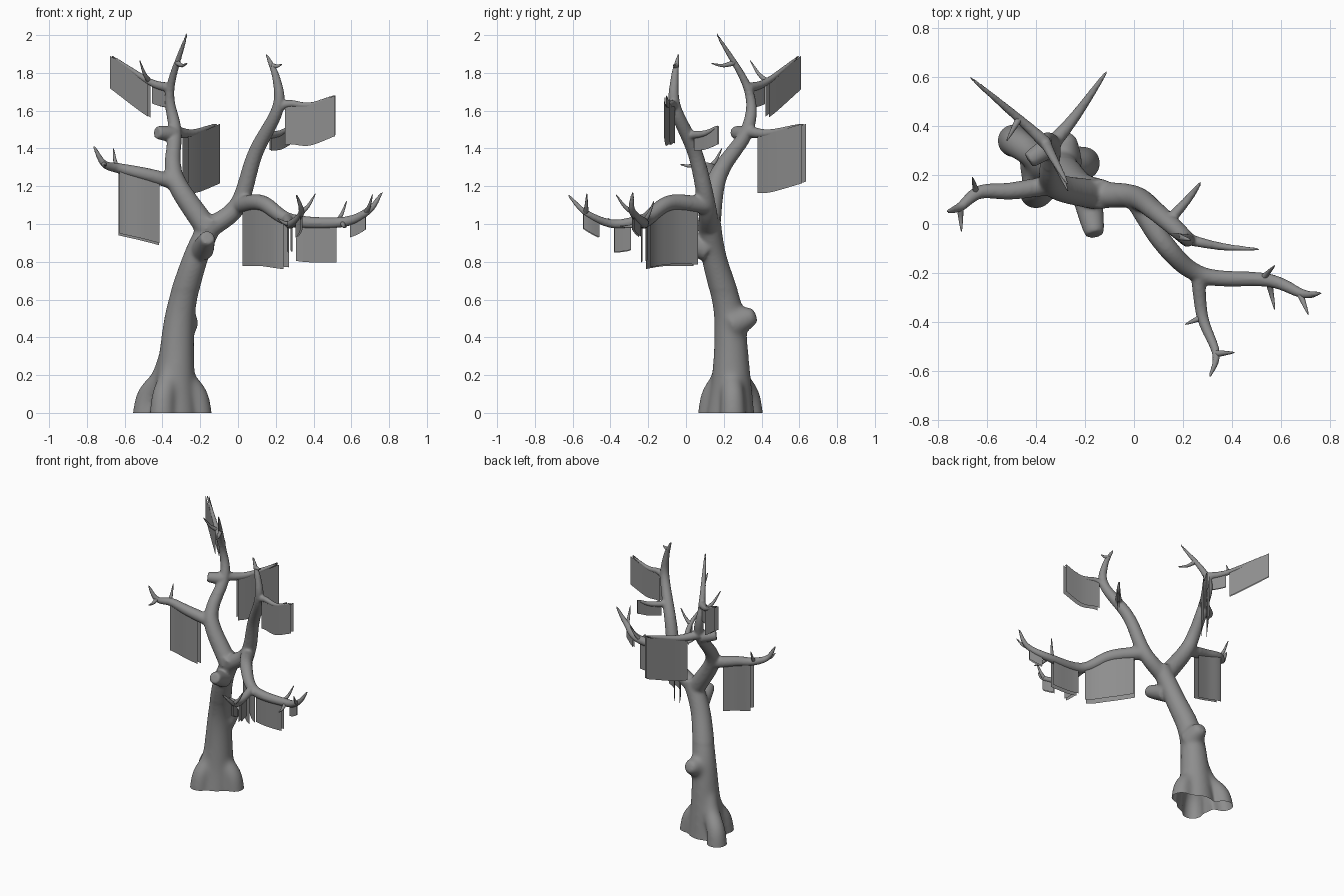
import bpy, bmesh
from math import cos, sin, tau
from mathutils import Vector

if "Cube" in bpy.data.objects:
    bpy.data.objects.remove(bpy.data.objects["Cube"])

paths = {}  # sampled centre lines by name
bark = bpy.data.materials.new("dark_grey")
bark.diffuse_color = (.27, .27, .27, 1)
bark.use_nodes = True
bark.node_tree.nodes["Principled BSDF"].inputs["Base Color"].default_value = bark.diffuse_color


def spline(pts, n=8):
    """Catmull-Rom samples through the points."""
    p = [Vector(q) for q in pts]
    p = [p[0] * 2 - p[1]] + p + [p[-1] * 2 - p[-2]]
    out = []
    for i in range(1, len(p) - 2):
        a, b, c, d = p[i - 1:i + 3]
        for k in range(n):
            t = k / n
            out.append((b * 2 + (c - a) * t + (a * 2 - b * 5 + c * 4 - d) * t * t
                        + (b * 3 - a - c * 3 + d) * t ** 3) * 0.5)
    return out + [p[-2]]


def tube(bm, name, r0, r1, power, *pts, sides=16):
    """Closed tube along the points, tapering from r0 to r1."""
    s = paths[name] = spline(pts)
    last = len(s) - 1
    rings, u = [], Vector((0.8, 0.3, 0.5))
    for i, c in enumerate(s):
        t = (s[min(i + 1, last)] - s[max(i - 1, 0)]).normalized()
        u = (u - t * u.dot(t)).normalized()
        w = t.cross(u)
        r = r1 + (r0 - r1) * (1 - i / last) ** power
        rings.append([bm.verts.new(c + (u * cos(tau * k / sides) + w * sin(tau * k / sides)) * r)
                      for k in range(sides)])
    for a, b in zip(rings, rings[1:]):
        for k in range(sides):
            j = (k + 1) % sides
            bm.faces.new((a[k], a[j], b[j], b[k]))
    bm.faces.new(rings[0][::-1])
    bm.faces.new(rings[-1])


def branch(name, r0, *pts):
    tube(wood, name, r0, 0.005, 0.7, *pts)


def part(name, t0, t1):
    """Stretch of a centre line between two fractions."""
    s = paths[name]
    return s[round(t0 * (len(s) - 1)):round(t1 * (len(s) - 1)) + 1]


def finish(name, bm):
    me = bpy.data.meshes.new(name)
    bm.to_mesh(me)
    bm.free()
    me.materials.append(bark)
    ob = bpy.data.objects.new(name, me)
    bpy.context.collection.objects.link(ob)
    bpy.ops.object.select_all(action='DESELECT')
    ob.select_set(True)
    bpy.context.view_layer.objects.active = ob
    bpy.ops.object.shade_smooth()
    return ob


wood = bmesh.new()
# Trunk and three flared roots
tube(wood, "trunk", .135, .062, 2, (-.34, .235, -.05), (-.33, .24, .2), (-.305, .225, .53),
     (-.225, .15, .82), (-.13, .12, 1.03))
for angle, reach in ((2.53, .19), (.1, .14), (4.19, .125)):
    tube(wood, "root", .05, .075, .8, *[
        (-.34 + reach * f * cos(angle), .235 + reach * f * sin(angle), z)
        for f, z in ((.2, .3), (.45, .18), (.88, .08), (1, -.08))])
# Knots where limbs broke off
tube(wood, "knot_back", .085, .04, .7, (-.29, .24, .47), (-.28, .37, .52))
tube(wood, "knot_front", .062, .038, .7, (-.19, .11, .86), (-.16, -.045, .93))
tube(wood, "knot_left", .044, .032, .6, (-.345, .315, 1.475), (-.43, .26, 1.485))
# Left limb and its branches
branch("left", .062, (-.16, .12, .97), (-.31, .15, 1.19), (-.345, .2, 1.31), (-.335, .325, 1.5),
       (-.36, .33, 1.71), (-.27, .16, 2.01))
branch("left_side", .042, (-.33, .16, 1.22), (-.5, .135, 1.265), (-.63, .13, 1.295), (-.71, .07, 1.32),
       (-.765, .05, 1.415))
branch("left_back", .027, (-.36, .33, 1.72), (-.47, .43, 1.755), (-.67, .6, 1.89))
branch("left_rear", .033, (-.34, .32, 1.49), (-.24, .44, 1.48), (-.11, .625, 1.53))
# Right limb and its branches
branch("right", .056, (-.16, .12, .97), (0, .11, 1.1), (.09, .05, 1.37), (.21, -.055, 1.61),
       (.203, -.06, 1.77), (.15, -.04, 1.9))
branch("right_side", .026, (.205, -.055, 1.61), (.27, -.075, 1.637), (.38, -.095, 1.63), (.515, -.104, 1.68))
branch("right_rear", .024, (.14, .01, 1.47), (.22, .1, 1.48), (.275, .172, 1.52))
# Low right limb and its front branch
branch("low", .048, (.01, .1, 1.1), (.13, -.09, 1.11), (.28, -.21, 1.02), (.55, -.23, 1.01),
       (.69, -.285, 1.07), (.765, -.283, 1.17))
branch("low_front", .03, (.26, -.2, 1.03), (.28, -.38, 1.0), (.335, -.53, 1.06), (.31, -.625, 1.155))

# Fuse all the wood into one smooth skin
tree = finish("trunk_and_limbs", wood)
m = tree.modifiers.new("fuse", 'REMESH')
m.mode = 'VOXEL'
m.voxel_size = 0.0075
m = tree.modifiers.new("soften", 'SMOOTH')
m.iterations = 4
bpy.ops.object.convert(target='MESH')
bm = bmesh.new()
bm.from_mesh(tree.data)
# Blend the roots, knots and fork more strongly than the thin branches
for height, times in ((.65, 30), (1.4, 8)):
    thick = [v for v in bm.verts if v.co.z < height and -.42 < v.co.x < .1 or v.co.z < .65]
    for _ in range(times):
        bmesh.ops.smooth_vert(bm, verts=thick, factor=.5, use_axis_x=True, use_axis_y=True, use_axis_z=True)
# Open, flat underside
bmesh.ops.bisect_plane(bm, geom=bm.verts[:] + bm.edges[:] + bm.faces[:], dist=1e-5,
                       plane_co=(0, 0, 0), plane_no=(0, 0, 1), clear_inner=True)
bm.to_mesh(tree.data)
bm.free()
bpy.ops.object.shade_smooth()

# Short twigs: branch, fraction along it, tip
bm = bmesh.new()
for name, t, tip in (
        ("left", .89, (-.27, .135, 1.85)), ("left_back", .48, (-.52, .34, 1.865)),
        ("left_side", .52, (-.66, .19, 1.4)), ("left_side", .75, (-.705, -.03, 1.315)),
        ("right", .9, (.232, -.065, 1.845)),
        ("low", .58, (.575, -.17, 1.12)), ("low", .6, (.575, -.35, .99)), ("low", .77, (.712, -.37, 1.155)),
        ("low_front", .35, (.21, -.41, 1.03)), ("low_front", .66, (.41, -.525, 1.16))):
    a, b = part(name, t, t)[0], Vector(tip)
    sag = Vector((0, 0, (b - a).length * .1))
    tube(bm, "twig", .015, .002, .8, a, (a + b) / 2 - sag, b, sides=10)
finish("twigs", bm)

# Hanging moss: paired thin sheets below a stretch of branch
# (from, to, drop, how far the hem follows the branch)
for name, t0, t1, drop, follow in (
        ("left_side", .14, .5, .355, 1), ("left_rear", .3, 1, .315, 1), ("left_back", .5, 1, .185, 1.1),
        ("left_back", .05, .45, .11, 1), ("right_side", .27, 1, .215, 1), ("right_rear", .2, 1, .09, .7),
        ("low", .05, .37, .315, .2), ("low", .42, .58, .21, 1), ("low", .66, .77, .09, 1),
        ("low_front", .15, .33, .15, 1), ("low_front", .49, .69, .095, 1)):
    line = part(name, t0, t1)
    along = line[-1] - line[0]
    side = Vector((-along.y, along.x, 0)).normalized()
    mean = sum(p.z for p in line) / len(line)
    bm = bmesh.new()
    for off, k in ((-.06 * drop, 1), (.06 * drop, .97)):
        cols = []
        for p in line:
            hem = mean + (p.z - mean) * follow - drop * k
            cols.append([bm.verts.new((p.x + side.x * off, p.y + side.y * off, p.z + (hem - p.z) * j / 4))
                         for j in range(5)])
        for a, b in zip(cols, cols[1:]):
            for j in range(4):
                bm.faces.new((a[j], a[j + 1], b[j + 1], b[j]))
    finish("hanging_moss_" + name, bm)
